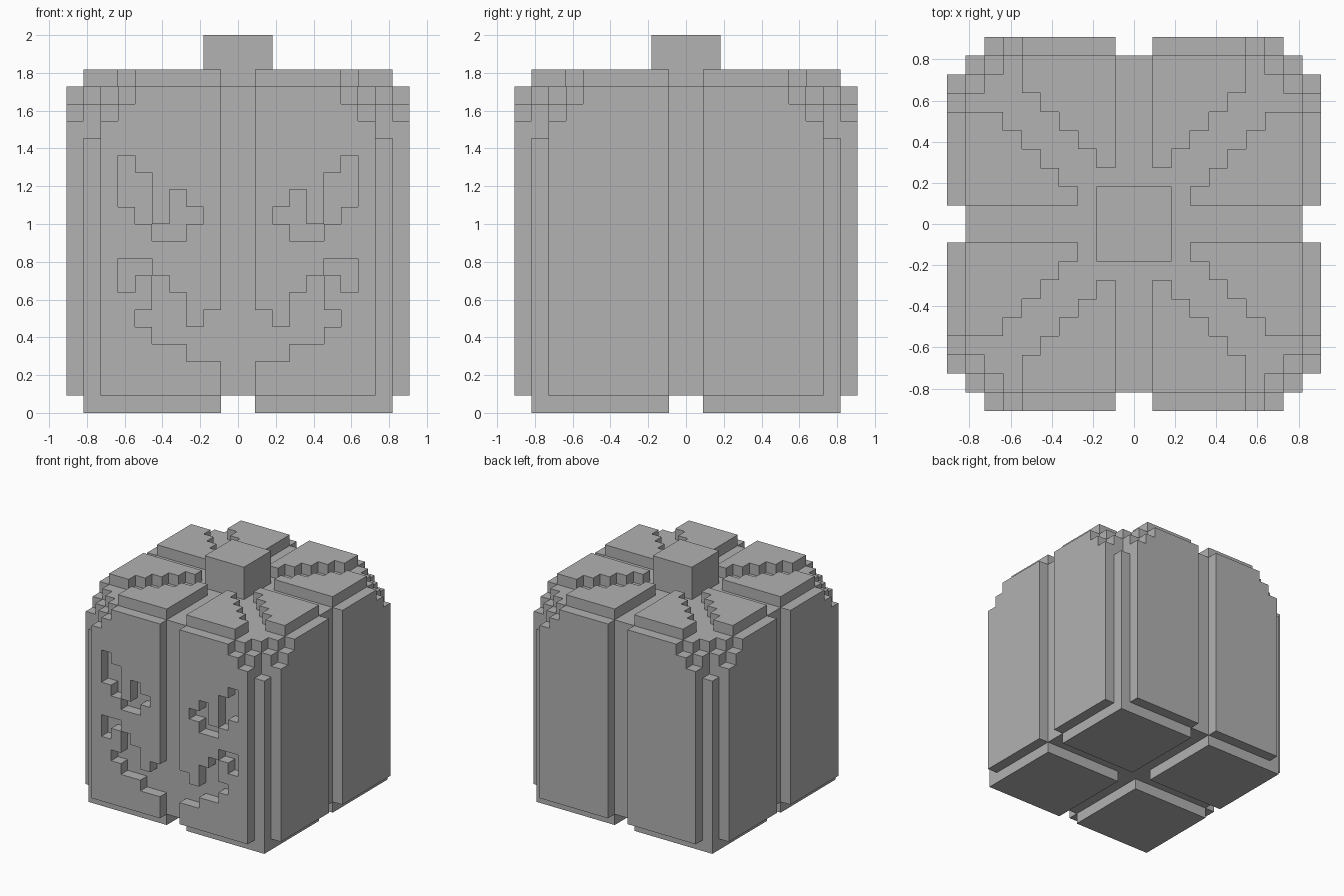
import bpy
import bmesh
from mathutils import Vector

cube = bpy.data.objects.get("Cube")
if cube:
    bpy.data.objects.remove(cube, do_unlink=True)

UNIT = 2 / 22  # edge length of one block

grey = bpy.data.materials.new("plain_grey")
grey.use_nodes = True
shade = (0.445, 0.445, 0.445, 1)
grey.diffuse_color = shade
grey.node_tree.nodes["Principled BSDF"].inputs["Base Color"].default_value = shade


# Carved face: for each block column out from the middle, the open height spans
CARVING = {
    1: [(3, 6)],
    2: [(3, 5), (11, 12)],
    3: [(4, 7), (10, 13)],
    4: [(4, 8), (10, 11)],
    5: [(5, 6), (8, 9), (11, 14)],
    6: [(7, 9), (12, 15)],
}


def is_core(near, far, z):
    # Square body whose upper corners step inwards
    if far > 8 or not 1 <= z <= 18:
        return False
    if near == far == 8 and z >= 16:
        return False
    return not (z == 18 and near == 7 and far == 8)


def is_side_rib(near, far, z):
    # Raised panels with stepped upper outer corners
    widest = {18: 5, 17: 6}.get(z, 7)
    return far == 9 and 1 <= near <= widest and 1 <= z <= 18


def is_top_rib(near, far, z):
    # Eight wedges separated by straight and diagonal grooves
    return z == 19 and 1 <= near <= 5 and near + 2 <= far <= 8


def is_foot(near, far, z):
    return z == 0 and near >= 1 and far <= 8


def is_stem(near, far, z):
    return far <= 1 and 19 <= z <= 21


RULES = {
    "body_core": is_core,
    "side_ribs": is_side_rib,
    "top_ribs": is_top_rib,
    "base_pads": is_foot,
    "stem": is_stem,
}


def is_carved(x, y, z, column):
    return y == -10 and any(lo <= z < hi for lo, hi in CARVING.get(column, []))


# Sort the blocks into parts
parts = {name: set() for name in RULES}
for x in range(-10, 10):
    for y in range(-10, 10):
        ax, ay = max(x, -1 - x), max(y, -1 - y)
        for z in range(22):
            if is_carved(x, y, z, ax):
                continue
            for name, rule in RULES.items():
                if rule(min(ax, ay), max(ax, ay), z):
                    parts[name].add((x, y, z))
                    break
solid = set().union(*parts.values())


def build_part(name, cells):
    """Skin the exposed sides of the blocks and merge flat areas."""
    bm = bmesh.new()
    verts = {}

    def corner(p):
        key = tuple(round(c) for c in p)
        if key not in verts:
            verts[key] = bm.verts.new(Vector(key) * UNIT)
        return verts[key]

    for cell in sorted(cells):
        for axis in range(3):
            for side in (0, 1):
                step = Vector((0, 0, 0))
                step[axis] = 2 * side - 1
                if tuple(round(c) for c in Vector(cell) + step) in solid:
                    continue
                u, v = Vector((0, 0, 0)), Vector((0, 0, 0))
                u[(axis + 1) % 3] = 1
                v[(axis + 2) % 3] = 1
                start = Vector(cell)
                start[axis] += side
                loop = [start, start + u, start + u + v, start + v]
                if not side:
                    loop.reverse()
                bm.faces.new([corner(p) for p in loop])

    bmesh.ops.dissolve_limit(bm, angle_limit=0.01, verts=bm.verts[:],
                             edges=bm.edges[:], delimit={"NORMAL"})
    mesh = bpy.data.meshes.new(name)
    bm.to_mesh(mesh)
    bm.free()
    mesh.materials.append(grey)
    obj = bpy.data.objects.new(name, mesh)
    bpy.context.collection.objects.link(obj)


for part_name, part_cells in parts.items():
    build_part(part_name, part_cells)
